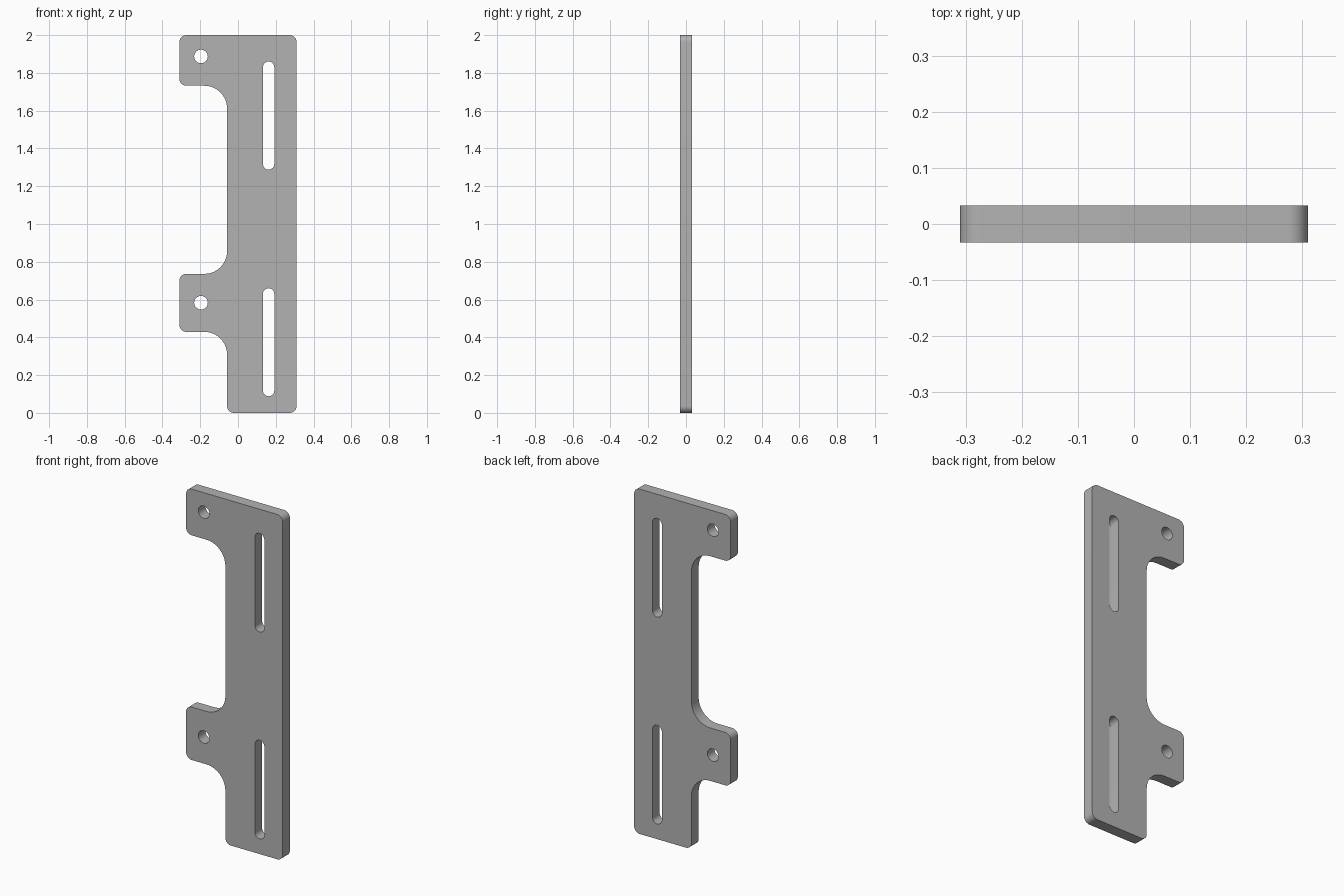
import bpy, bmesh, math
from mathutils import Vector

cube = bpy.data.objects.get("Cube")
if cube:
    bpy.data.objects.remove(cube, do_unlink=True)

HALF_T = 0.033          # half thickness
CORNER, FILLET = 0.036, 0.12


def rounded(points, steps=10):
    """Round every (x, z, radius) right-angle corner of a closed outline."""
    out = []
    for i, (x, z, r) in enumerate(points):
        p = Vector((x, z))
        a = (Vector(points[i - 1][:2]) - p).normalized() * r
        b = (Vector(points[(i + 1) % len(points)][:2]) - p).normalized() * r
        for k in range(steps + 1):
            t = k / steps * math.pi / 2
            out.append(p + a * (1 - math.sin(t)) + b * (1 - math.cos(t)))
    return out


def slot(x, z, r, half_len=0.0, steps=16):
    """Round hole, stretched along z when half_len is set."""
    out = []
    for side in (0, 1):
        for k in range(steps + (1 if half_len else 0)):
            t = math.pi * (side + k / steps)
            out.append(Vector((x + r * math.cos(t),
                               z + r * math.sin(t) + half_len * (1 - 2 * side))))
    return out


# Plate outline with two side tabs
outline = rounded([
    (-0.058, 0.0, CORNER), (0.31, 0.0, CORNER),
    (0.31, 2.0, CORNER), (-0.31, 2.0, CORNER),
    (-0.31, 1.732, CORNER), (-0.058, 1.732, FILLET),
    (-0.058, 0.736, FILLET), (-0.31, 0.736, CORNER),
    (-0.31, 0.429, CORNER), (-0.058, 0.429, FILLET),
])

# Screw holes in the tabs and long adjustment slots
loops = [outline]
loops += [slot(-0.196, z, 0.036) for z in (0.583, 1.887)]
loops += [slot(0.162, z, 0.03, 0.256) for z in (0.374, 1.574)]

bm = bmesh.new()
for loop in loops:
    verts = [bm.verts.new((p.x, -HALF_T, p.y)) for p in loop]
    for i, v in enumerate(verts):
        bm.edges.new((verts[i - 1], v))
bmesh.ops.triangle_fill(bm, edges=bm.edges[:], use_beauty=True, normal=(0, -1, 0))

# Thicken into a solid plate
ext = bmesh.ops.extrude_face_region(bm, geom=bm.faces[:], use_keep_orig=True)
moved = [g for g in ext["geom"] if isinstance(g, bmesh.types.BMVert)]
bmesh.ops.translate(bm, verts=moved, vec=(0, 2 * HALF_T, 0))
bmesh.ops.recalc_face_normals(bm, faces=bm.faces[:])

mesh = bpy.data.meshes.new("mounting_plate")
bm.to_mesh(mesh)
bm.free()
plate = bpy.data.objects.new("mounting_plate", mesh)
bpy.context.collection.objects.link(plate)

# Plain grey finish
grey = bpy.data.materials.new("plain_grey")
grey.use_nodes = True
colour = (0.45, 0.45, 0.45, 1.0)
grey.diffuse_color = colour
grey.node_tree.nodes["Principled BSDF"].inputs["Base Color"].default_value = colour
mesh.materials.append(grey)

# Smooth rounded walls, keep the rims sharp
bpy.ops.object.select_all(action="DESELECT")
plate.select_set(True)
bpy.context.view_layer.objects.active = plate
bpy.ops.object.shade_smooth_by_angle(angle=math.radians(30))
